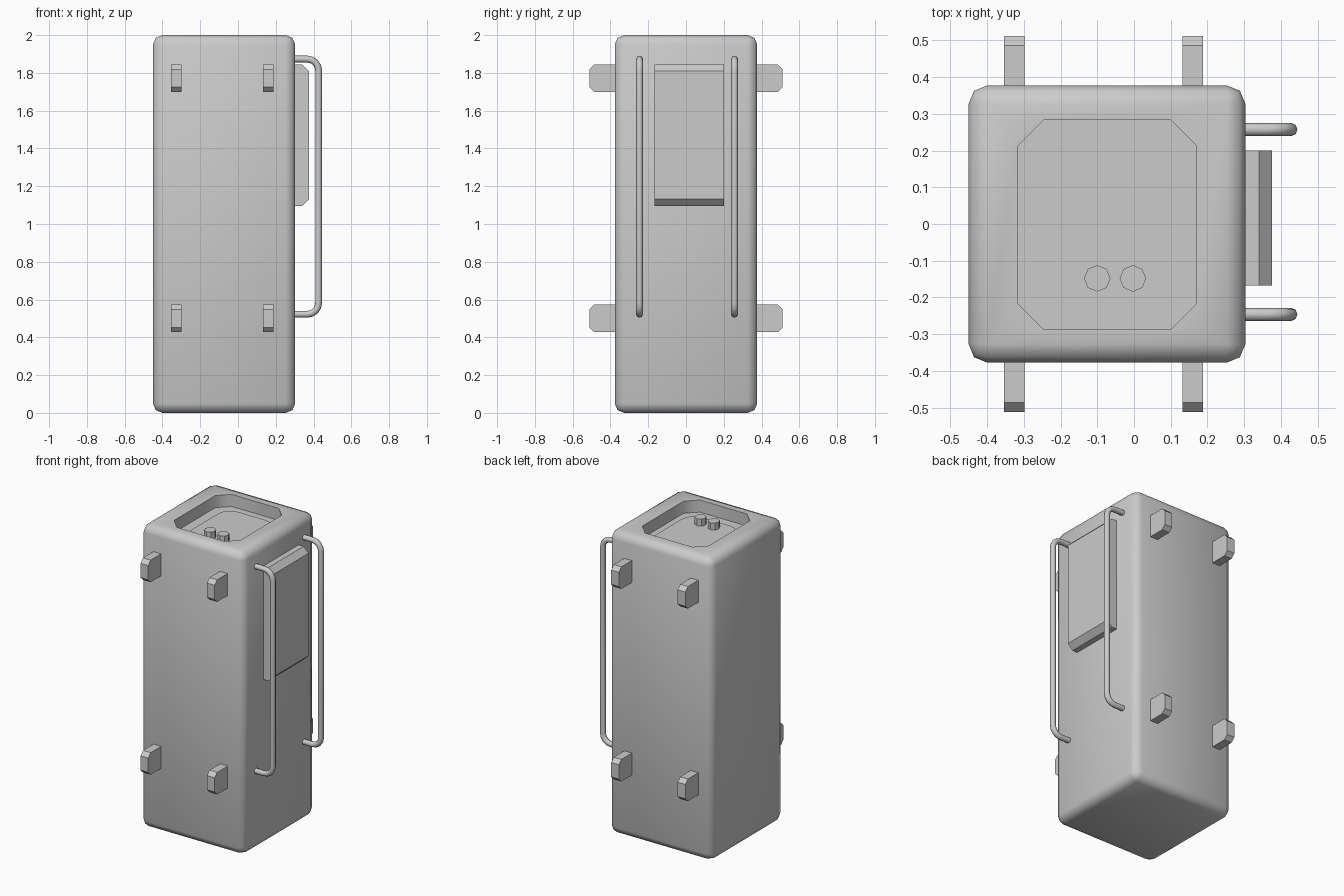
import bpy
import bmesh
import math
from mathutils import Matrix, Vector

if "Cube" in bpy.data.objects:
    bpy.data.objects.remove(bpy.data.objects["Cube"], do_unlink=True)

GREY = (0.6, 0.6, 0.6, 1)
metal = bpy.data.materials.new("plain_grey")
metal.use_nodes = True
metal.diffuse_color = GREY
metal.node_tree.nodes["Principled BSDF"].inputs["Base Color"].default_value = GREY


def add_object(name, bm):
    bmesh.ops.recalc_face_normals(bm, faces=bm.faces)
    mesh = bpy.data.meshes.new(name)
    bm.to_mesh(mesh)
    bm.free()
    mesh.materials.append(metal)
    obj = bpy.data.objects.new(name, mesh)
    bpy.context.collection.objects.link(obj)
    return obj


def select_only(obj):
    bpy.ops.object.select_all(action='DESELECT')
    obj.select_set(True)
    bpy.context.view_layer.objects.active = obj


def smooth(obj, degrees):
    select_only(obj)
    bpy.ops.object.shade_smooth_by_angle(angle=math.radians(degrees))


def box(name, low, high, pick=None, width=0.05, segments=1):
    """Box between two corners, bevelling the edges that pick() accepts."""
    low, high = Vector(low), Vector(high)
    bm = bmesh.new()
    bmesh.ops.create_cube(bm, size=1, matrix=Matrix.Translation((low + high) / 2)
                          @ Matrix.Diagonal((*(high - low), 1)))
    if pick:
        edges = [e for e in bm.edges if pick(*[v.co for v in e.verts])]
        bmesh.ops.bevel(bm, geom=edges, offset=width, segments=segments,
                        profile=0.5, affect='EDGES')
    return add_object(name, bm)


def upright(a, b):
    return abs(a.z - b.z) > 0.001


# Body with rounded edges and a chamfered recess in the lid
FLOOR = 1.92
body = box("body", (-0.45, -0.377, 0), (0.303, 0.377, 2), lambda a, b: True, 0.05, 2)
cutter = box("recess_cutter", (-0.315, -0.287, FLOOR), (0.17, 0.283, 2.1), upright, 0.07)
cutter.hide_render = True
recess = body.modifiers.new("recess", 'BOOLEAN')
recess.operation = 'DIFFERENCE'
recess.solver = 'EXACT'
recess.object = cutter
select_only(body)
bpy.ops.object.modifier_apply(modifier=recess.name)
bpy.data.objects.remove(cutter, do_unlink=True)
smooth(body, 50)

# Thin rounded plate on the recess floor and two buttons
box("recess_plate", (-0.248, -0.226, FLOOR - 0.004), (0.127, 0.235, FLOOR + 0.004),
    upright, 0.085, 3)
for side, x in (("right", -0.1), ("left", -0.003)):
    bm = bmesh.new()
    bmesh.ops.create_cone(bm, cap_ends=True, segments=8, radius1=0.036, radius2=0.036,
                          depth=0.06, matrix=Matrix.Translation((x, -0.148, FLOOR + 0.02)))
    add_object(f"button_{side}", bm)

# Chamfered lugs on the front and back
for face, s in (("front", -1), ("back", 1)):
    for side, x in (("right", -0.326), ("left", 0.16)):
        for level, z in (("lower", 0.5), ("upper", 1.772)):
            ys = sorted((s * 0.36, s * 0.512))
            box(f"lug_{face}_{level}_{side}", (x - 0.028, ys[0], z - 0.073),
                (x + 0.028, ys[1], z + 0.073),
                lambda a, b: abs(a.x - b.x) > 0.01 and min(abs(a.y), abs(b.y)) > 0.5, 0.026)

# Raised side panel, chamfered along its top and bottom
box("side_panel", (0.28, -0.168, 1.096), (0.376, 0.2, 1.845),
    lambda a, b: abs(a.y - b.y) > 0.1 and min(a.x, b.x) > 0.35, 0.036)


# Bent tube handles
def handle(name, y, x_out=0.427, bottom=0.522, top=1.873, bend=0.06, steps=4):
    points = [(0.28, y, bottom)]
    for z, start in ((bottom + bend, -90), (top - bend, 0)):
        for i in range(steps + 1):
            t = math.radians(start + 90 * i / steps)
            points.append((x_out - bend + bend * math.cos(t), y, z + bend * math.sin(t)))
    points.append((0.28, y, top))
    curve = bpy.data.curves.new(name, 'CURVE')
    curve.dimensions = '3D'
    curve.bevel_depth = 0.018
    curve.bevel_resolution = 2
    curve.use_fill_caps = True
    spline = curve.splines.new('POLY')
    spline.points.add(len(points) - 1)
    for p, co in zip(spline.points, points):
        p.co = (*co, 1)
    curve.materials.append(metal)
    obj = bpy.data.objects.new(name, curve)
    bpy.context.collection.objects.link(obj)
    select_only(obj)
    bpy.ops.object.convert(target='MESH')
    smooth(bpy.context.object, 50)


handle("handle_front", -0.246)
handle("handle_back", 0.257)
